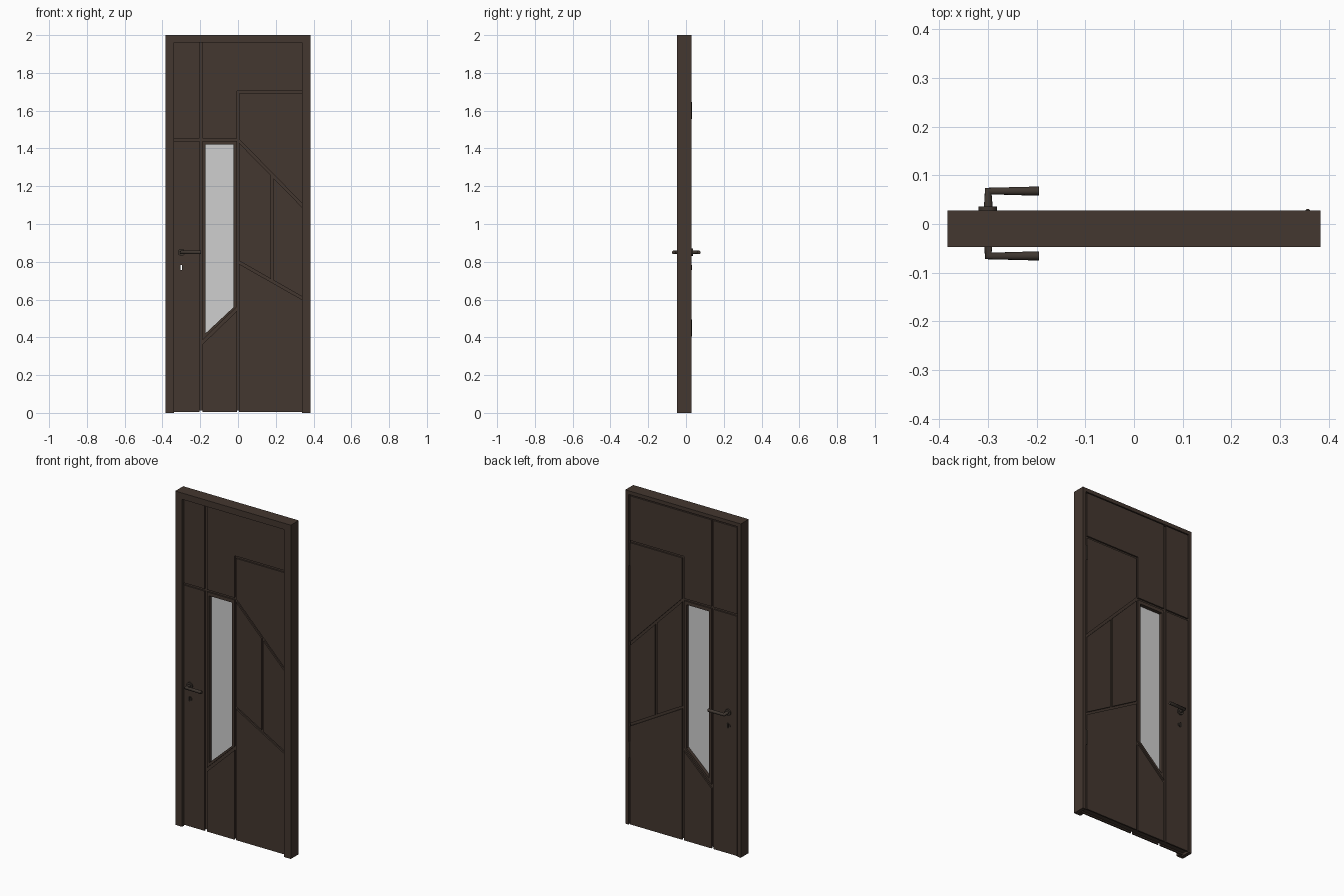
import bpy, bmesh, math
from mathutils import Matrix

if "Cube" in bpy.data.objects:
    bpy.data.objects.remove(bpy.data.objects["Cube"])


def material(name, rgb):
    m = bpy.data.materials.new(name)
    m.diffuse_color = (*rgb, 1)
    m.use_nodes = True
    m.node_tree.nodes["Principled BSDF"].inputs["Base Color"].default_value = m.diffuse_color
    return m


WOOD = material("dark brown wood", (0.057, 0.038, 0.029))
METAL = material("dark metal", (0.05, 0.038, 0.03))
GLASS = material("pale glass", (0.62, 0.62, 0.62))


def finish(name, bm, mat, smooth=False):
    bmesh.ops.recalc_face_normals(bm, faces=bm.faces)
    me = bpy.data.meshes.new(name)
    for f in bm.faces:
        f.smooth = smooth and len(f.verts) == 4
    bm.to_mesh(me)
    bm.free()
    ob = bpy.data.objects.new(name, me)
    me.materials.append(mat)
    bpy.context.collection.objects.link(ob)
    return ob


def prism(name, pts, y0, y1, mat=WOOD, hole=None):
    """Outline in x, z extruded from y0 to y1, with an optional matching hole."""
    bm = bmesh.new()
    outer = [bm.verts.new((x, y0, z)) for x, z in pts]
    if hole:
        inner = [bm.verts.new((x, y0, z)) for x, z in hole]
        n = len(pts)
        faces = [bm.faces.new((outer[i], outer[(i + 1) % n], inner[(i + 1) % n], inner[i]))
                 for i in range(n)]
    else:
        faces = [bm.faces.new(outer)]
    geo = bmesh.ops.extrude_face_region(bm, geom=faces)["geom"]
    bmesh.ops.translate(bm, vec=(0, y1 - y0, 0),
                        verts=[v for v in geo if isinstance(v, bmesh.types.BMVert)])
    if not any(f.verts[:] and all(abs(v.co.y - y0) < 1e-6 for v in f.verts) for f in bm.faces):
        bm.faces.new(outer)
    return finish(name, bm, mat)


def cylinder(name, r, length, loc, axis, mat=METAL):
    bm = bmesh.new()
    rot = Matrix.Rotation(math.pi / 2, 4, 'X') if axis == 'Y' else Matrix()
    bmesh.ops.create_cone(bm, cap_ends=True, segments=32, radius1=r, radius2=r, depth=length,
                          matrix=Matrix.Translation(loc) @ rot)
    return finish(name, bm, mat, True)


def rect(x0, x1, z0, z1):
    return [(x0, z0), (x1, z0), (x1, z1), (x0, z1)]


def cut(ob, cutter):
    mod = ob.modifiers.new("cut", 'BOOLEAN')
    mod.operation = 'DIFFERENCE'
    mod.object = cutter


def cutter(name, pts):
    ob = prism(name, pts, -0.1, 0.1)
    ob.hide_render = True
    ob.hide_set(True)
    return ob


# Frame: wide stop in front, narrow jamb behind it
def arch(w, h, t, top):
    return [(-w, 0), (-w + t, 0), (-w + t, h - top), (w - t, h - top), (w - t, 0),
            (w, 0), (w, h), (-w, h)]


prism("frame_stop", arch(0.383, 2.0, 0.045, 0.038), -0.047, -0.027)
prism("frame_jamb", arch(0.383, 2.0, 0.021, 0.022), -0.027, 0.028)

# Leaf extents and the sloping groove lines
L, R, T, B = -0.358, 0.353, 1.972, 0.004
CY, FACE, CORE = 0.001, 0.027, 0.018


def upper(x):
    return 1.445 - 1.02 * x


def lower(x):
    return 0.80 - 0.567 * x


def sill(x):
    return 0.545 + 0.965 * x


def between(x0, x1):
    return [(x0, lower(x0) + .008), (x1, lower(x1) + .008),
            (x1, upper(x1) - .01), (x0, upper(x0) - .01)]


glass = [(-0.173, 0.42), (-0.023, 0.56), (-0.023, 1.42), (-0.173, 1.42)]
sash = [(-0.188, sill(-0.188) + .022), (-0.006, sill(-0.006) + .022),
        (-0.006, 1.44), (-0.188, 1.44)]
panels = {
    "panel_top_left": rect(L, -0.203, 1.453, T),
    "panel_lock_side": rect(L, -0.203, B, 1.44),
    "panel_top": [(-0.188, 1.453), (-0.006, 1.453), (-0.006, 1.705), (R, 1.705),
                  (R, T), (-0.188, T)],
    "panel_upper_right": [(0.006, upper(0.006) + .01), (R, upper(R) + .01),
                          (R, 1.692), (0.006, 1.692)],
    "panel_middle": between(0.006, 0.174),
    "panel_middle_right": between(0.187, R),
    "panel_lower_right": [(0.006, B), (R, B), (R, lower(R) - .008), (0.006, lower(0.006) - .008)],
    "panel_below_window": [(-0.188, B), (-0.006, B), (-0.006, sill(-0.006)),
                           (-0.188, sill(-0.188))],
}

window_cutter = cutter("window_cutter", glass)
key_cutter = cutter("key_cutter", rect(-0.304, -0.297, 0.757, 0.783))

# Core and glass
core = prism("leaf_core", rect(L, R, 0.012, T), CY - CORE, CY + CORE)
cut(core, window_cutter)
cut(core, key_cutter)
prism("window_glass", glass, CY - 0.006, CY + 0.006, GLASS)

# Both faces of the leaf: panels, window surround, lever and key plate
for side, s in (("front", -1), ("back", 1)):
    y0, y1 = CY + s * CORE, CY + s * FACE
    for name, pts in panels.items():
        ob = prism(f"{name}_{side}", pts, y0, y1)
        if name == "panel_lock_side":
            cut(ob, key_cutter)
    prism(f"window_surround_{side}", sash, y0, y1, hole=glass)

    cylinder(f"handle_rose_{side}", 0.019, 0.008, (-0.30, y1 + s * 0.004, 0.85), 'Y')
    plate = cylinder(f"key_plate_{side}", 0.014, 0.004, (-0.30, y1 + s * 0.002, 0.77), 'Y')
    cut(plate, key_cutter)

    cu = bpy.data.curves.new(f"handle_lever_{side}", 'CURVE')
    cu.dimensions = '3D'
    cu.bevel_depth = 0.0095
    cu.bevel_resolution = 4
    cu.use_fill_caps = True
    sp = cu.splines.new('POLY')
    sp.points.add(2)
    bar_y = CY + s * 0.0665
    for p, co in zip(sp.points, ((-0.299, y1, 0.85), (-0.299, bar_y, 0.85),
                                 (-0.195, bar_y, 0.85))):
        p.co = (*co, 1)
    cu.materials.append(METAL)
    bpy.context.collection.objects.link(bpy.data.objects.new(cu.name, cu))

# Hinges on the back
for i, z in enumerate((0.45, 1.6)):
    cylinder(f"hinge_{i + 1}", 0.005, 0.09, (0.357, 0.026, z), 'Z')
